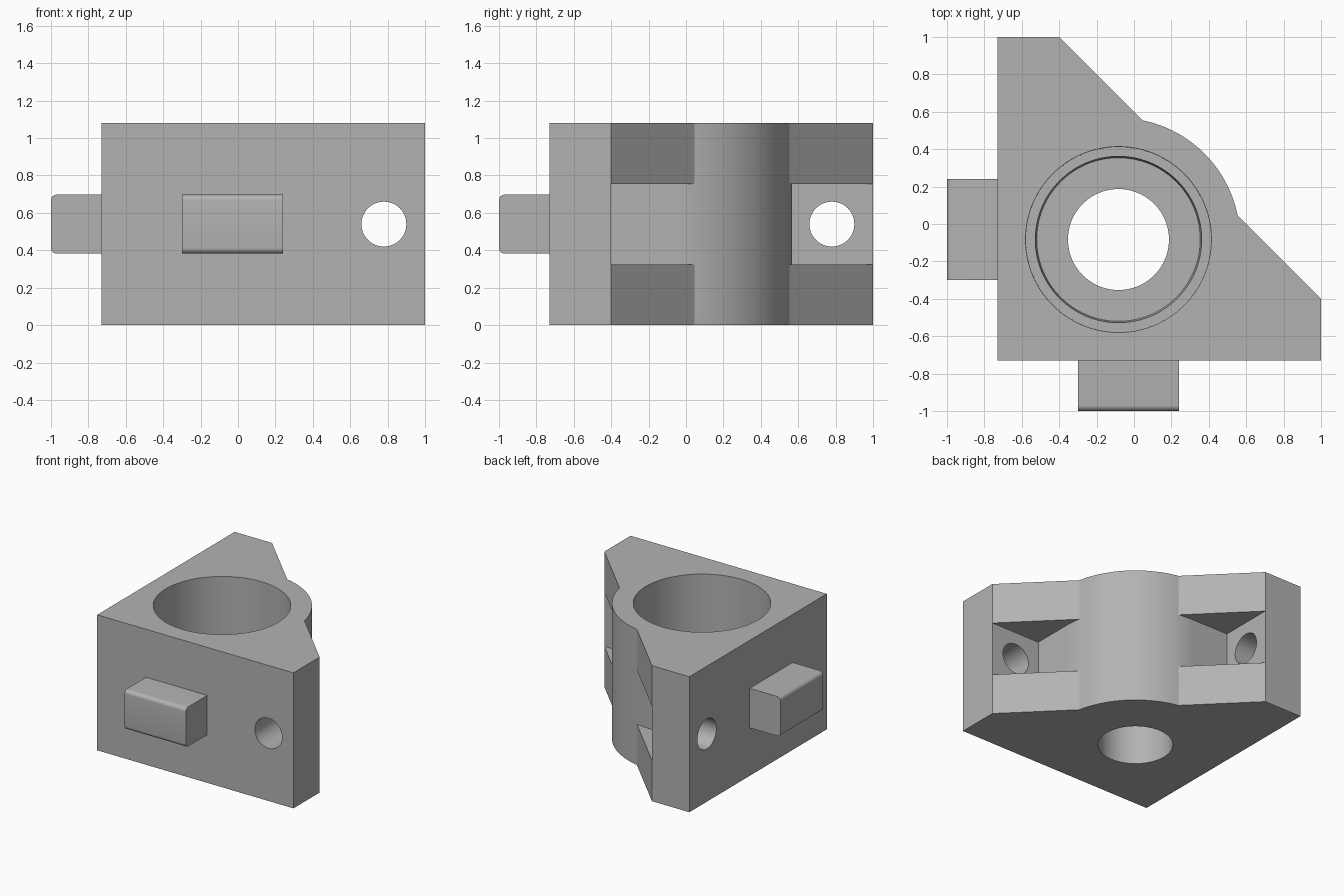
import bpy, bmesh, math
from mathutils import Matrix, Vector

if "Cube" in bpy.data.objects:
    bpy.data.objects.remove(bpy.data.objects["Cube"], do_unlink=True)

HEIGHT = 1.08
MID = HEIGHT / 2
LOW, ARM, TAB = -0.73, 1.0, -0.4      # square corner, arm ends, arm thickness
C, R = -0.083, 0.65                   # boss centre (x = y) and radius
SWAP = Matrix(((0, 1, 0, 0), (1, 0, 0, 0), (0, 0, 1, 0), (0, 0, 0, 1)))

# angle at which the diagonal flank meets the boss
flank = ARM + TAB
A0 = math.pi / 4 - math.acos((flank - 2 * C) / R / math.sqrt(2))

grey = bpy.data.materials.new("plain_grey")
grey.use_nodes = True
grey.diffuse_color = (0.45, 0.45, 0.45, 1)
grey.node_tree.nodes["Principled BSDF"].inputs["Base Color"].default_value = grey.diffuse_color


def arc(a, b, n):
    return [(C + R * math.cos(a + (b - a) * i / n),
             C + R * math.sin(a + (b - a) * i / n)) for i in range(n + 1)]


def finish(bm, name):
    bmesh.ops.recalc_face_normals(bm, faces=bm.faces)
    mesh = bpy.data.meshes.new(name)
    bm.to_mesh(mesh)
    bm.free()
    mesh.materials.append(grey)
    ob = bpy.data.objects.new(name, mesh)
    bpy.context.collection.objects.link(ob)
    return ob


def prism(name, outline, z0, z1, swap=False):
    bm = bmesh.new()
    face = bm.faces.new([bm.verts.new((x, y, z0)) for x, y in outline])
    new = bmesh.ops.extrude_face_region(bm, geom=[face])["geom"]
    verts = [v for v in new if isinstance(v, bmesh.types.BMVert)]
    bmesh.ops.translate(bm, verts=verts, vec=(0, 0, z1 - z0))
    if swap:
        bm.transform(SWAP)
    return finish(bm, name)


def lathe(name, profile, steps=96):
    bm = bmesh.new()
    verts = [bm.verts.new((C + r, C, z)) for r, z in profile]
    edges = [bm.edges.new(pair) for pair in zip(verts, verts[1:])]
    bmesh.ops.spin(bm, geom=verts + edges, cent=(C, C, 0), axis=(0, 0, 1),
                   angle=math.tau, steps=steps)
    bmesh.ops.remove_doubles(bm, verts=bm.verts, dist=1e-4)
    return finish(bm, name)


def bolt_hole(name, swap):
    bm = bmesh.new()
    place = Matrix.Translation((0.78, LOW, MID)) @ Matrix.Rotation(math.pi / 2, 4, "X")
    bmesh.ops.create_cone(bm, cap_ends=True, segments=48, radius1=0.12,
                          radius2=0.12, depth=1.0, matrix=place)
    if swap:
        bm.transform(SWAP)
    return finish(bm, name)


def peg(name, swap):
    bm = bmesh.new()
    size = Matrix.Diagonal((0.54, 0.29, 0.315, 1))
    bmesh.ops.create_cube(bm, size=1, matrix=Matrix.Translation((-0.03, -0.855, MID)) @ size)
    # round the two long outer edges
    rim = [e for e in bm.edges if all(v.co.y < -0.9 for v in e.verts)
           and abs(e.verts[0].co.x - e.verts[1].co.x) > 0.1]
    bmesh.ops.bevel(bm, geom=rim, offset=0.03, segments=6, profile=0.5, affect="EDGES")
    if swap:
        bm.transform(SWAP)
    return finish(bm, name)


def smooth(ob):
    bpy.ops.object.select_all(action="DESELECT")
    ob.select_set(True)
    bpy.context.view_layer.objects.active = ob
    bpy.ops.object.shade_smooth_by_angle(angle=math.radians(25))


# bracket body with two arms and a round boss between them
outline = [(LOW, LOW), (ARM, LOW), (ARM, TAB)]
outline += arc(A0, math.pi / 2 - A0, 40) + [(TAB, ARM), (LOW, ARM)]
body = prism("bracket_body", outline, 0, HEIGHT)

# stepped bore, open at the top with a narrower hole through the floor
cutters = [lathe("bore_cutter", [(0, -0.1), (0.27, -0.1), (0.27, 0.36), (0.437, 0.36),
                                 (0.445, 0.42), (0.495, 0.42), (0.497, 1.2), (0, 1.2)])]

# bolt pocket and bolt hole in each arm
pocket = [(C + R, TAB), (1.2, TAB), (1.2, 0.3)] + arc(A0, 0, 8)
for side, swap in (("left", False), ("back", True)):
    cutters.append(prism(side + "_pocket_cutter", pocket, 0.325, 0.755, swap))
    cutters.append(bolt_hole(side + "_hole_cutter", swap))

bpy.context.view_layer.objects.active = body
for cutter in cutters:
    cutter.hide_render = True
    mod = body.modifiers.new(cutter.name, "BOOLEAN")
    mod.operation, mod.solver, mod.object = "DIFFERENCE", "EXACT", cutter
    bpy.ops.object.modifier_apply(modifier=mod.name)
for cutter in cutters:
    bpy.data.objects.remove(cutter, do_unlink=True)
smooth(body)

# locating pegs on the two outer walls
smooth(peg("front_peg", False))
smooth(peg("right_peg", True))
